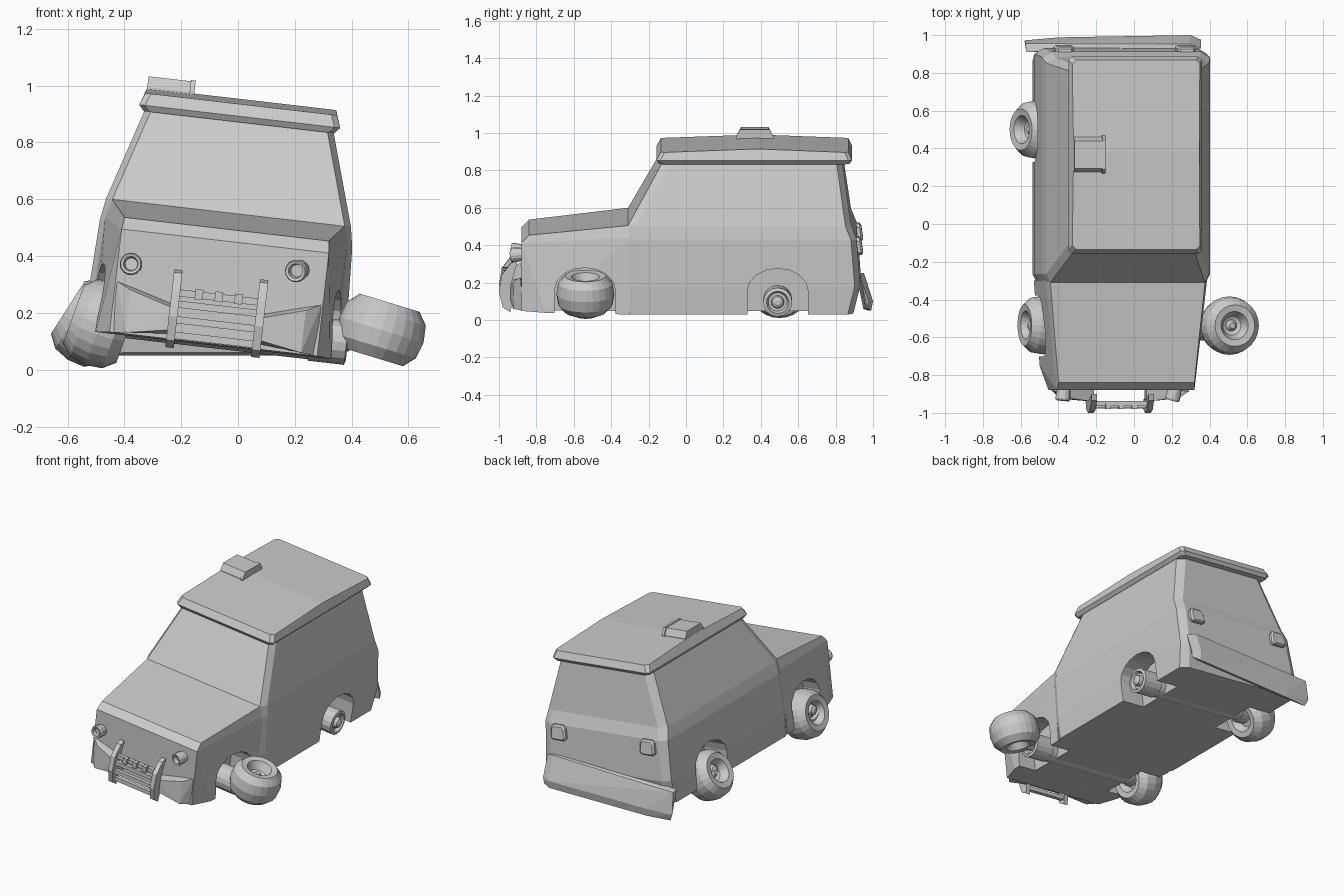
import bpy, bmesh
from math import cos, sin, pi, radians
from mathutils import Matrix, Vector

if "Cube" in bpy.data.objects:
    bpy.data.objects.remove(bpy.data.objects["Cube"])

# Whole body leans to one side: parts are built upright, then tilted
TILT = Matrix.Translation((-0.096, 0, 0.011)) @ Matrix.Rotation(radians(6.6), 4, 'Y')
WORLD = Matrix.Identity(4)


def finish(name, bm, mat):
    bmesh.ops.recalc_face_normals(bm, faces=bm.faces)
    me = bpy.data.meshes.new(name)
    bm.to_mesh(me)
    bm.free()
    ob = bpy.data.objects.new(name, me)
    bpy.context.collection.objects.link(ob)
    ob.matrix_world = mat
    return ob


def loft(name, rings, mat=TILT):
    bm = bmesh.new()
    vs = [[bm.verts.new(p) for p in r] for r in rings]
    n = len(vs[0])
    for a, b in zip(vs, vs[1:]):
        for i in range(n):
            bm.faces.new((a[i], a[(i + 1) % n], b[(i + 1) % n], b[i]))
    bm.faces.new(vs[0])
    bm.faces.new(vs[-1])
    return finish(name, bm, mat)


def hull(name, pts, mirror=False, mat=TILT):
    bm = bmesh.new()
    for x, y, z in pts:
        bm.verts.new((x, y, z))
        if mirror:
            bm.verts.new((-x, y, z))
    res = bmesh.ops.convex_hull(bm, input=bm.verts)
    junk = {v for v in res['geom_interior'] + res['geom_unused'] if isinstance(v, bmesh.types.BMVert)}
    bmesh.ops.delete(bm, geom=list(junk), context='VERTS')
    bmesh.ops.dissolve_limit(bm, angle_limit=radians(1.5), verts=bm.verts, edges=bm.edges)
    return finish(name, bm, mat)


def prism(name, prof, x0, x1, mat=TILT):
    return loft(name, [[(x, y, z) for y, z in prof] for x in (x0, x1)], mat)


def lathe(name, prof, centre, axis, base=TILT, seg=24):
    rings = [[(r * cos(2 * pi * i / seg), r * sin(2 * pi * i / seg), h) for i in range(seg)] for r, h in prof]
    rot = Vector(axis).to_track_quat('Z', 'Y').to_matrix().to_4x4()
    return loft(name, rings, base @ Matrix.Translation(centre) @ rot)


def box(name, c, s):
    return prism(name, [(c[1] + a * s[1] / 2, c[2] + b * s[2] / 2) for a, b in ((-1, -1), (1, -1), (1, 1), (-1, 1))],
                 c[0] - s[0] / 2, c[0] + s[0] / 2)


# Cabin: chamfered outlines stacked by height (z, half width, front y, rear y)
def outline(z, h, yf, yr, cf=(.022, .045), cr=(.05, .03)):
    half = [(h - cf[0], yf), (h, yf + cf[1]), (h, yr - cr[1]), (h - cr[0], yr)]
    return [(x, y, z) for x, y in half] + [(-x, y, z) for x, y in reversed(half)]


cabin = loft("cabin", [outline(*v) for v in (
    (.07, .452, -.31, .895), (.22, .458, -.31, .932), (.47, .447, -.31, .912),
    (.545, .434, -.31, .882), (.875, .333, -.125, .835))])

# Hood and front fenders
hood = hull("hood", [(.412, -.31, .545), (.43, -.30, .48), (.362, -.84, .487), (.367, -.88, .445),
                     (.368, -.88, .08), (.415, -.75, .075), (.445, -.30, .07)], True)

# Roof slab with overhang and a slight rise in the middle
c = (.02, .02)
roof = outline(.866, .338, -.145, .875, c, c) + outline(.887, .356, -.158, .888, c, c) \
    + outline(.93, .34, -.135, .868, c, c) + [(s * .335, .38, .948) for s in (-1, 1)]
hull("roof", roof)

# Wheel arches cut from the body
for label, y in (("front", -.54), ("rear", .49)):
    arch = [(y - .162, 0), (y - .162, .2)] + \
           [(y - .162 * cos(a * pi / 8), .2 + .118 * sin(a * pi / 8)) for a in range(1, 8)] + \
           [(y + .162, .2), (y + .162, 0)]
    for s in (-1, 1):
        cut = prism(label + "_arch_cutter", arch, s * .29, s * .65)
        cut.hide_render = True
        cut.hide_viewport = False
        cut.display_type = 'WIRE'
        m = (hood if y < 0 else cabin).modifiers.new("arch", 'BOOLEAN')
        m.operation, m.solver, m.object = 'DIFFERENCE', 'EXACT', cut

    # Axle with a hub drum on each end
    lathe(label + "_axle", [(.06, -.4), (.06, .4)], (0, y, .125), (1, 0, 0), seg=16)
    for s in (-1, 1):
        lathe(label + "_hub", [(.078, 0), (.078, .13), (.06, .135), (.05, .115), (.035, .115), (.03, .14), (.012, .15)],
              (s * .335, y, .138), (s, 0, 0), seg=16)

# Three remaining wheels, each leaning its own way
tyre = [(.05, -.05), (.075, -.095), (.11, -.1), (.145, -.06), (.155, 0), (.145, .06),
        (.11, .1), (.075, .095), (.05, .045), (.03, .035), (.015, .06)]
for name, pos, axis in (("front_left_wheel", (-.485, -.535, .162), (-.94, 0, .34)),
                        ("rear_left_wheel", (-.515, .5, .165), (-.84, 0, .54)),
                        ("front_right_wheel", (.505, -.538, .14), (.29, 0, .95))):
    lathe(name, tyre, pos, axis, WORLD)

# Front bumper wings and guard
guard = [(-.90, .325), (-.935, .315), (-.985, .25), (-1.0, .16), (-.98, .075), (-.94, .05), (-.925, .11), (-.935, .2)]
for s in (-1, 1):
    hull("bumper_wing", [(s * x, y, z) for x, y, z in (
        (.362, -.87, .08), (.362, -.885, .26), (.31, -.925, .085), (.31, -.92, .235),
        (.14, -.94, .115), (.14, -.94, .185), (.14, -.87, .1), (.14, -.87, .2))])
    prism("guard_plate", guard, s * .137, s * .167)
for z, y in ((.095, -.95), (.15, -.965), (.205, -.96), (.245, -.95)):
    box("guard_bar", (0, y, z), (.29, .025, .025))
for x in (-.07, 0, .07):
    box("guard_lamp", (x, -.965, .247), (.028, .03, .036))

# Headlights, knocked out of line
for x, z, ax in ((-.317, .325, (-.1, -1, .05)), (.268, .372, (-.25, -1, -.1))):
    lathe("headlight", [(.034, -.03), (.04, .035), (.036, .045), (.026, .042), (.022, .02)], (x, -.89, z), ax, seg=14)

# Tail lights
for s in (-1, 1):
    oct_ = [(-.042, -.045), (.042, -.045), (.055, -.03), (.05, .03), (.035, .048), (-.035, .048), (-.05, .03), (-.055, -.03)]
    loft("tail_light", [[(s * .325 + x * k, y - z * .12, .425 + z * k) for x, z in oct_]
                        for k, y in ((1, .90), (1, .932), (.8, .942))])

# Rear bumper, hanging loose and level with the ground
hull("rear_bumper", [p for x, d in ((-.4, -.012), (.3, 0)) for p in (
    (x, .93 + d, .25), (x, .952 + d, .25), (x, 1.0 + d, .1), (x, .99 + d, .05), (x, .96 + d, .06))]
    + [(-.57, .91, .245), (-.575, .955, .24), (-.58, .972, .1), (-.56, .96, .055),
       (.355, .93, .235), (.355, .975, .1), (.35, .972, .06)], mat=WORLD)

# Broken roof sign with a rim at its snapped end
sign = [(.275, .93), (.275, .952), (.295, .99), (.44, .99), (.46, .952), (.46, .93)]
prism("roof_sign", sign, -.335, -.185)
prism("roof_sign_rim", [(.365 + (y - .365) * 1.08, z + (.004 if z > .94 else 0)) for y, z in sign], -.185, -.168)
